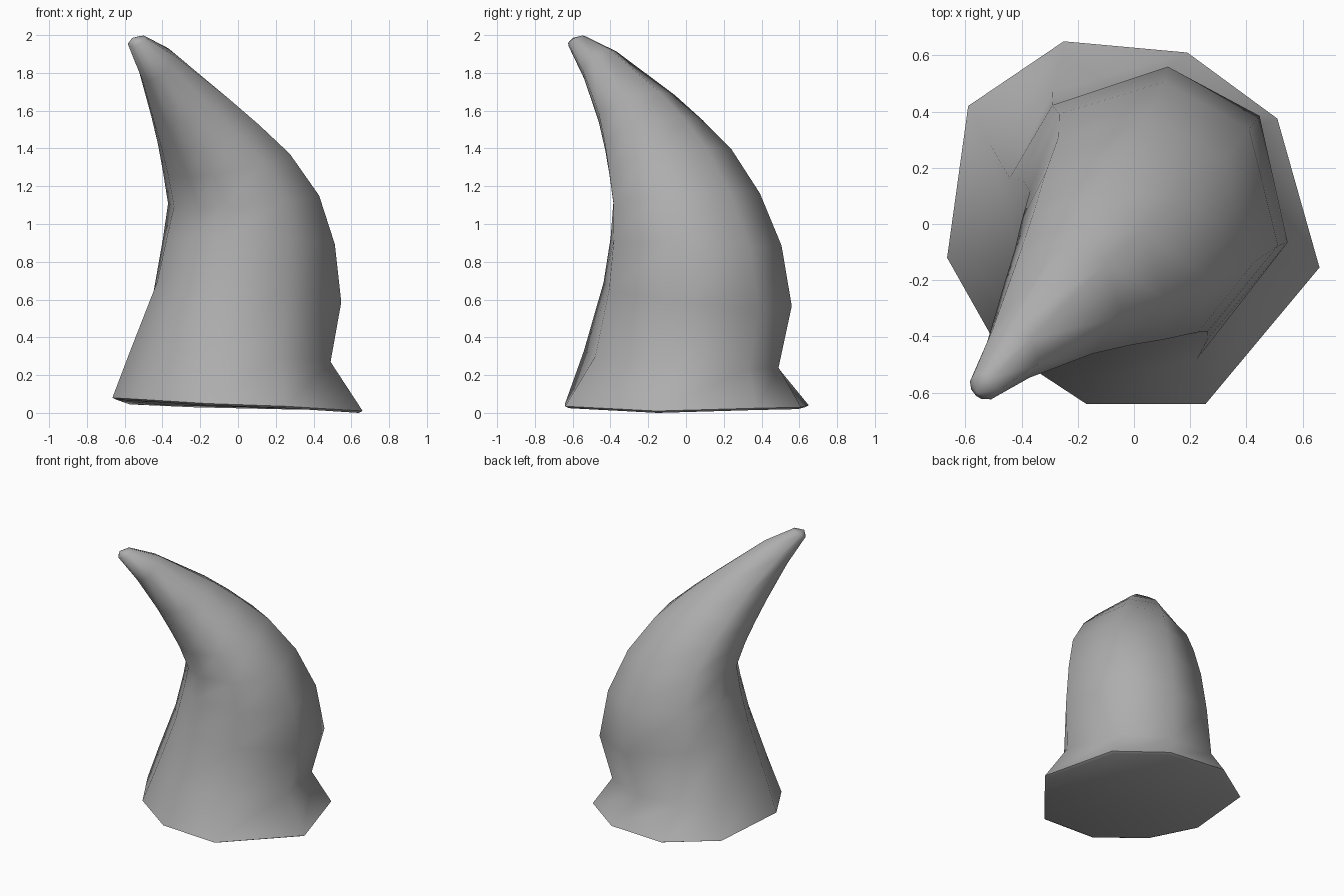
import bpy, bmesh
from math import sin, cos, radians, sqrt

cube = bpy.data.objects.get("Cube")
if cube:
    bpy.data.objects.remove(cube, do_unlink=True)

# Single mid grey
SHADE = (0.42, 0.42, 0.42, 1)
grey = bpy.data.materials.new("mid_grey")
grey.use_nodes = True
grey.diffuse_color = SHADE
grey.node_tree.nodes["Principled BSDF"].inputs["Base Color"].default_value = SHADE

# Flared, slightly tilted foot outline (x, y, z)
FOOT = [(.51, .375, .025), (.19, .61, .03), (-.25, .65, .04),
        (-.59, .42, .055), (-.665, -.12, .08), (-.49, -.43, .07),
        (-.17, -.64, .05), (.255, -.64, .035), (.66, -.155, .01)]

# Neck above the foot: pinched on the outer side, straight on the inner side
NECK = [(.38, .33, .23), (.06, .49, .24), (-.29, .47, .26),
        (-.51, .28, .3), (-.57, -.125, .33), (-.4, -.39, .33),
        (-.15, -.54, .33), (.225, -.48, .3), (.49, -.12, .27)]

# Nine corners of each cross-section, as angles from the outer crest
ANGLES = [-5, 38, 88, 122, 155, 185, 208, 250, 301]

# Cross-sections in the bending plane:
# outer crest (u, z), inner crease (u, z), half width, sideways drift
RINGS = [((.59, .55), (-.44, .70), .505, 0),
         ((.53, .88), (-.385, .93), .475, -.01),
         ((.39, 1.17), (-.355, 1.09), .435, -.025),
         ((.20, 1.41), (-.415, 1.25), .37, -.02),
         ((.01, 1.57), (-.48, 1.38), .295, -.015),
         ((-.17, 1.70), (-.56, 1.53), .225, -.01),
         ((-.55, 1.93), (-.70, 1.76), .11, -.02),
         ((-.74, 1.998), (-.83, 1.94), .055, -.03)]


def ring_points(outer, inner, half_width, sideways):
    """Elliptical section standing across the diagonal bending plane."""
    for angle in ANGLES:
        c, s = cos(radians(angle)), sin(radians(angle))
        u = (outer[0] + inner[0]) / 2 + c * (outer[0] - inner[0]) / 2
        z = (outer[1] + inner[1]) / 2 + c * (outer[1] - inner[1]) / 2
        w = half_width * s + sideways
        yield (u - w) / sqrt(2), (u + w) / sqrt(2), z


# Horn: loft the sole, foot and neck through every section
bm = bmesh.new()
sole = [(x * .97, y * .97, z - .01) for x, y, z in FOOT]
outlines = [sole, FOOT, NECK] + [ring_points(*ring) for ring in RINGS]
loops = [[bm.verts.new(p) for p in outline] for outline in outlines]
n = len(FOOT)
for low, high in zip(loops, loops[1:]):
    for i in range(n):
        j = (i + 1) % n
        bm.faces.new((low[i], low[j], high[j], high[i]))
bm.faces.new(loops[0][::-1])

# Blunt tip
tip = bm.verts.new((-.56, -.60, 1.985))
for i in range(n):
    bm.faces.new((loops[-1][i], loops[-1][(i + 1) % n], tip))
bmesh.ops.recalc_face_normals(bm, faces=bm.faces)

mesh = bpy.data.meshes.new("curved_horn")
bm.to_mesh(mesh)
bm.free()
mesh.materials.append(grey)
horn = bpy.data.objects.new("curved_horn", mesh)
bpy.context.collection.objects.link(horn)
bpy.context.view_layer.objects.active = horn
horn.select_set(True)
bpy.ops.object.shade_smooth_by_angle(angle=radians(75))
